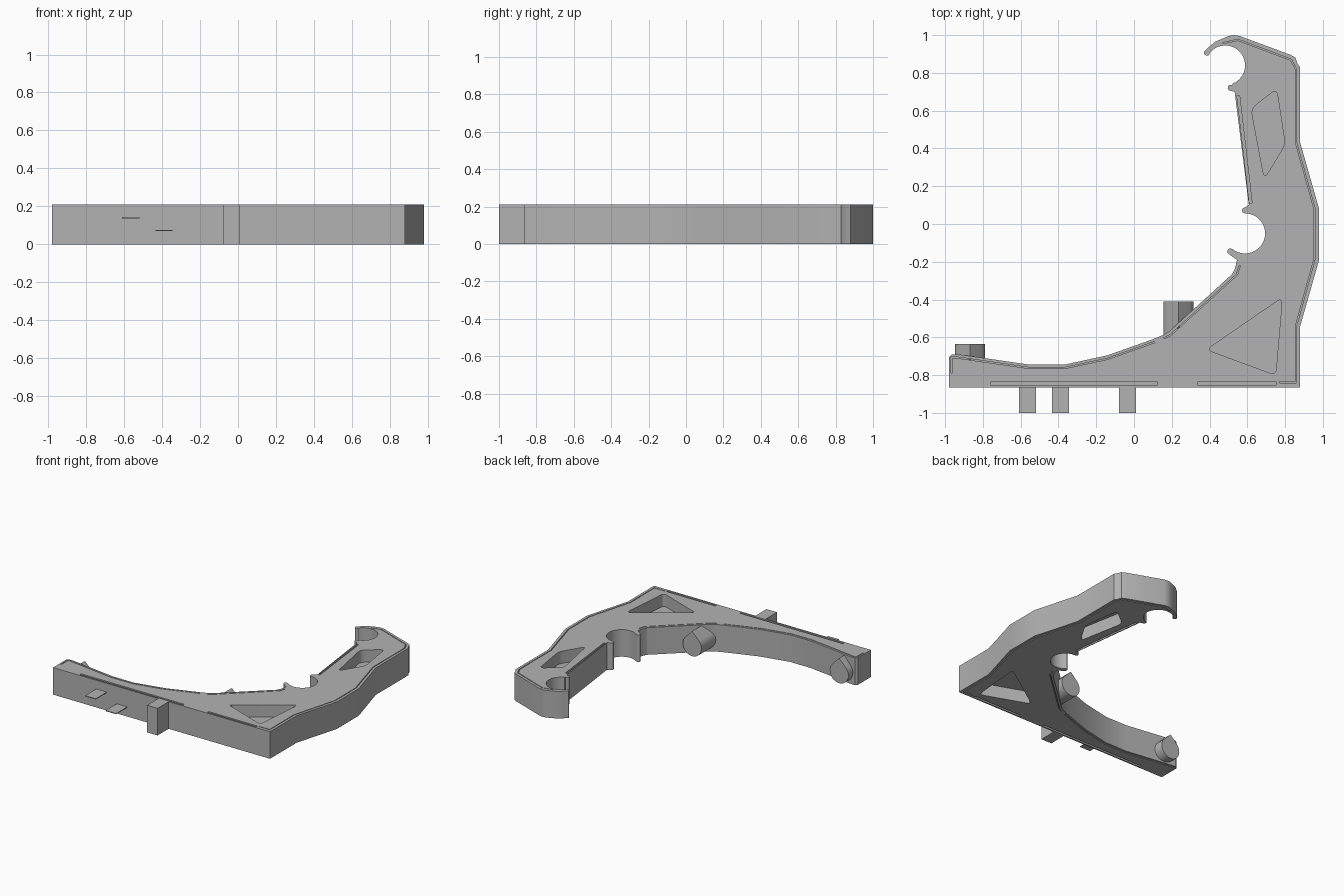
import bpy, bmesh, math
from mathutils import Vector

if "Cube" in bpy.data.objects:
    bpy.data.objects.remove(bpy.data.objects["Cube"])

H = 0.21
grey = bpy.data.materials.new("plain grey")
grey.diffuse_color = (0.45, 0.45, 0.45, 1)
grey.use_nodes = True
grey.node_tree.nodes["Principled BSDF"].inputs["Base Color"].default_value = grey.diffuse_color


def add_object(name, bm):
    bmesh.ops.recalc_face_normals(bm, faces=bm.faces[:])
    me = bpy.data.meshes.new(name)
    bm.to_mesh(me)
    bm.free()
    me.materials.append(grey)
    ob = bpy.data.objects.new(name, me)
    bpy.context.collection.objects.link(ob)
    return ob


def prism(bm, pts, z0, z1):
    """Extrude a flat outline from z0 to z1."""
    f = bm.faces.new([bm.verts.new((p[0], p[1], z0)) for p in pts])
    ext = bmesh.ops.extrude_face_region(bm, geom=[f])["geom"]
    bmesh.ops.translate(bm, vec=(0, 0, z1 - z0),
                        verts=[v for v in ext if isinstance(v, bmesh.types.BMVert)])


def arc(cx, cy, r, a0, a1, n):
    return [(cx + r * math.cos(math.radians(a0 + (a1 - a0) * i / n)),
             cy + r * math.sin(math.radians(a0 + (a1 - a0) * i / n))) for i in range(n + 1)]


def rounded(pts, r, n=5):
    """Round each corner of a polygon with a quadratic curve."""
    out = []
    for i, p in enumerate(pts):
        p = Vector(p)
        a = p + (Vector(pts[i - 1]) - p).normalized() * r
        b = p + (Vector(pts[(i + 1) % len(pts)]) - p).normalized() * r
        for k in range(n + 1):
            t = k / n
            out.append(a * (1 - t) ** 2 + p * 2 * t * (1 - t) + b * t * t)
    return out


def ribbon(path, w):
    """Outline of a strip of width w along a path."""
    P = [Vector(p) for p in path]
    left, right = [], []
    for i, p in enumerate(P):
        d0 = (p - P[max(i - 1, 0)]).normalized()
        d1 = (P[min(i + 1, len(P) - 1)] - p).normalized()
        d = (d0 + d1).normalized()
        n = Vector((-d.y, d.x))
        ref = d1 if d1.length else d0
        n *= w / 2 / max(d.dot(ref), 0.5)
        left.append(p + n)
        right.append(p - n)
    return left + right[::-1]


# Bracket outline: outer edge, upper clip, inner edge, lower clip, curved arm
outline = [(-0.98, -0.865), (0.88, -0.865), (0.88, -0.54), (0.98, -0.19), (0.98, 0.08),
           (0.88, 0.43), (0.88, 0.83), (0.865, 0.85), (0.855, 0.88), (0.83, 0.895),
           (0.56, 0.995), (0.53, 1.0), (0.50, 0.995), (0.43, 0.965), (0.40, 0.94)]
outline += arc(0.386, 0.907, 0.016, 150, 330, 6)
outline += arc(0.483, 0.84, 0.105, 141, -68, 28)
outline += arc(0.512, 0.721, 0.016, 60, 250, 6)
outline += [(0.533, 0.70), (0.608, 0.10)]
outline += arc(0.588, 0.072, 0.016, 140, 275, 5)
outline += arc(0.588, -0.05, 0.106, 82, -130, 28)
outline += arc(0.510, -0.145, 0.016, 45, 240, 6)
outline += [(0.545, -0.19), (0.535, -0.235), (0.52, -0.265), (0.19, -0.565), (0.16, -0.585),
            (0.10, -0.61), (-0.14, -0.695), (-0.37, -0.745), (-0.55, -0.745),
            (-0.93, -0.69), (-0.965, -0.69), (-0.98, -0.705)]
bm = bmesh.new()
prism(bm, outline, 0, H)
body = add_object("bracket_body", bm)

# Pockets, deep slots and thin edge grooves, sunk into both faces
pockets = [rounded([(0.785, -0.39), (0.75, -0.80), (0.385, -0.665)], 0.035),
           rounded([(0.755, 0.715), (0.80, 0.42), (0.69, 0.24), (0.62, 0.61)], 0.035)]
slots = [ribbon([(-0.76, -0.845), (0.125, -0.845)], 0.016),
         ribbon([(0.335, -0.845), (0.755, -0.845)], 0.016),
         ribbon([(0.552, 0.68), (0.618, 0.11)], 0.014)]
grooves = [ribbon(p, 0.006) for p in (
    [(0.77, -0.838), (0.858, -0.838), (0.858, -0.54), (0.957, -0.18), (0.957, 0.075),
     (0.858, 0.43), (0.858, 0.82), (0.83, 0.87), (0.55, 0.975), (0.47, 0.957)],
    [(-0.965, -0.79), (-0.965, -0.705), (-0.93, -0.708), (-0.55, -0.763),
     (-0.37, -0.763), (-0.14, -0.714), (0.11, -0.625)],
    [(0.16, -0.605), (0.19, -0.59), (0.545, -0.268), (0.56, -0.22)])]
bm = bmesh.new()
for shapes, depth in ((pockets, 0.095), (slots, 0.05), (grooves, 0.012)):
    for s in shapes:
        prism(bm, s, H - depth, H + 0.05)
        prism(bm, s, -0.05, depth)
cutter = add_object("recess_cutter", bm)
cutter.hide_render = True
mod = body.modifiers.new("recesses", "BOOLEAN")
mod.operation = "DIFFERENCE"
mod.solver = "EXACT"
mod.object = cutter
bpy.context.view_layer.objects.active = body
body.select_set(True)
bpy.ops.object.modifier_apply(modifier=mod.name)
bpy.data.objects.remove(cutter)
bpy.ops.object.shade_smooth_by_angle(angle=math.radians(20))

# Front tabs: two thin tongues and one full-height block
for name, x0, x1, z0, z1 in (("upper_tongue", -0.61, -0.52, 0.137, 0.143),
                             ("lower_tongue", -0.435, -0.345, 0.069, 0.075),
                             ("front_block", -0.08, 0.01, 0, H)):
    bm = bmesh.new()
    prism(bm, [(x0, -1), (x1, -1), (x1, -0.863), (x0, -0.863)], z0, z1)
    add_object(name, bm)

# Teardrop pegs pointing backwards
for name, x, y0, y1 in (("left_peg", -0.868, -0.74, -0.635), ("middle_peg", 0.235, -0.60, -0.41)):
    r, zc = 0.08, 0.09
    prof = arc(0, 0, r, 135, 405, 30) + [(0, r * math.sqrt(2))]
    bm = bmesh.new()
    prism(bm, prof, 0, y1 - y0)
    for v in bm.verts:
        v.co = (x + v.co.x, y0 + v.co.z, zc + v.co.y)
    peg = add_object(name, bm)
    bpy.ops.object.select_all(action="DESELECT")
    peg.select_set(True)
    bpy.context.view_layer.objects.active = peg
    bpy.ops.object.shade_smooth_by_angle(angle=math.radians(30))
